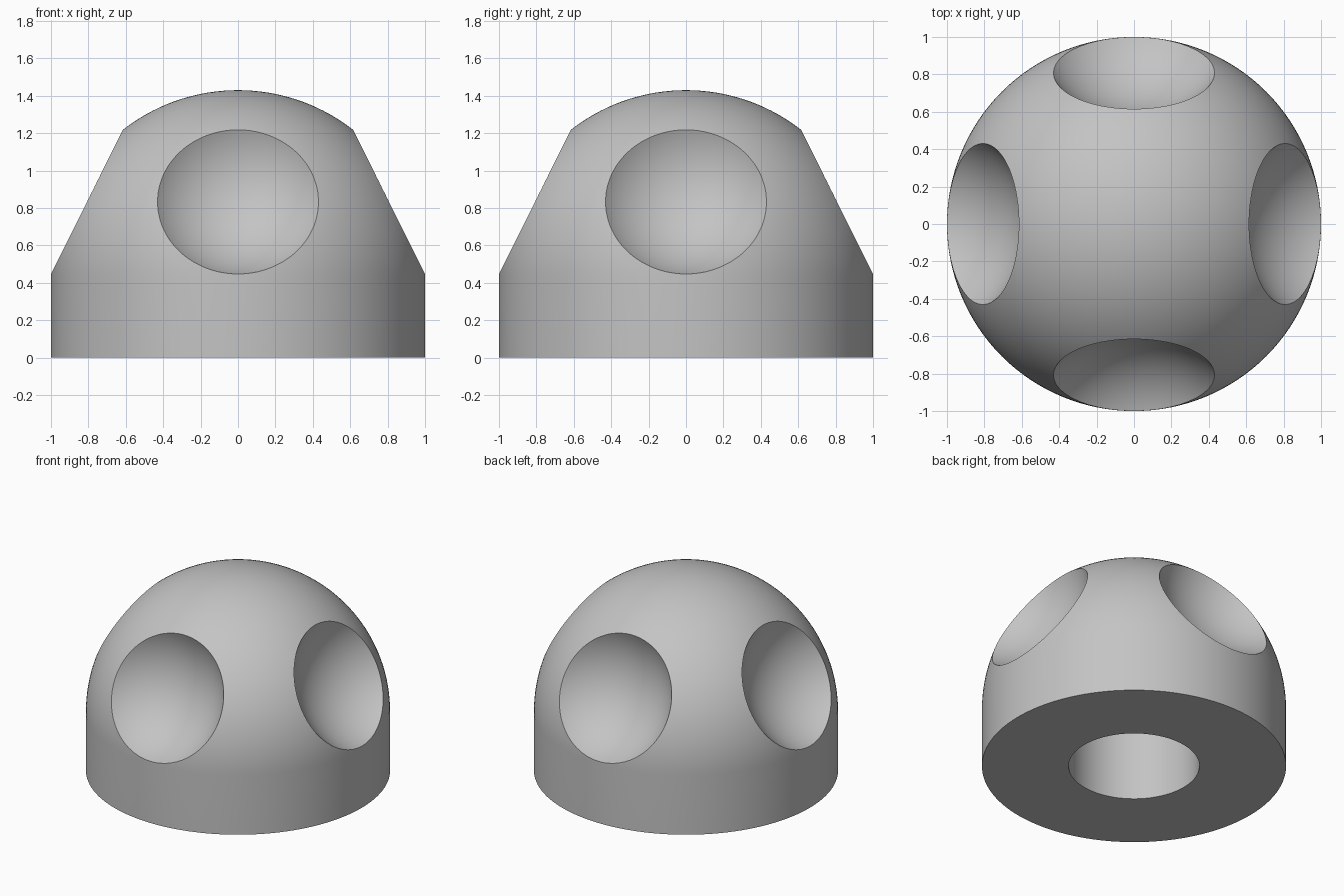
import bpy, bmesh
from math import sin, cos, pi, radians
from mathutils import Matrix

if "Cube" in bpy.data.objects:
    bpy.data.objects.remove(bpy.data.objects["Cube"], do_unlink=True)

RADIUS = 1.0
SHOULDER = 0.43          # height where the dome begins
BORE_RADIUS = 0.43
BORE_DEPTH = 0.71
SCOOP_RADIUS = 0.571
SCOOP_OFFSET = 1.143
SCOOP_HEIGHT = 1.0
DOME_STEPS = 40

grey = bpy.data.materials.new("light grey")
grey.use_nodes = True
colour = (0.55, 0.55, 0.55, 1)
grey.diffuse_color = colour
grey.node_tree.nodes["Principled BSDF"].inputs["Base Color"].default_value = colour


def add_object(name, bm):
    mesh = bpy.data.meshes.new(name)
    bm.to_mesh(mesh)
    bm.free()
    obj = bpy.data.objects.new(name, mesh)
    bpy.context.collection.objects.link(obj)
    mesh.materials.append(grey)
    return obj


# Domed body with a blind round bore underneath, turned from one profile
profile = [(0, BORE_DEPTH), (BORE_RADIUS, BORE_DEPTH), (BORE_RADIUS, 0), (RADIUS, 0)]
for i in range(DOME_STEPS + 1):
    a = pi / 2 * i / DOME_STEPS
    profile.append((RADIUS * cos(a), SHOULDER + RADIUS * sin(a)))
bm = bmesh.new()
verts = [bm.verts.new((x, 0, z)) for x, z in profile]
edges = [bm.edges.new(pair) for pair in zip(verts, verts[1:])]
bmesh.ops.spin(bm, geom=verts + edges, cent=(0, 0, 0), axis=(0, 0, 1),
               angle=2 * pi, steps=128, use_merge=True)
bmesh.ops.remove_doubles(bm, verts=bm.verts, dist=0.0001)
bmesh.ops.recalc_face_normals(bm, faces=bm.faces)
body = add_object("domed_body", bm)

# Four ball cutters scoop the dimples around the dome
bm = bmesh.new()
for k in range(4):
    place = Matrix.Rotation(k * pi / 2, 4, "Z") @ Matrix.Translation((SCOOP_OFFSET, 0, SCOOP_HEIGHT))
    bmesh.ops.create_uvsphere(bm, u_segments=96, v_segments=48,
                              radius=SCOOP_RADIUS, matrix=place)
cutter = add_object("dimple_cutter", bm)

cut = body.modifiers.new("dimples", "BOOLEAN")
cut.operation = "DIFFERENCE"
cut.solver = "EXACT"
cut.object = cutter

# Bake the cut, drop the helper and smooth everything but the rims
bpy.context.view_layer.objects.active = body
bpy.ops.object.select_all(action="DESELECT")
body.select_set(True)
bpy.ops.object.modifier_apply(modifier=cut.name)
bpy.data.objects.remove(cutter, do_unlink=True)
bpy.ops.object.shade_smooth_by_angle(angle=radians(25))
